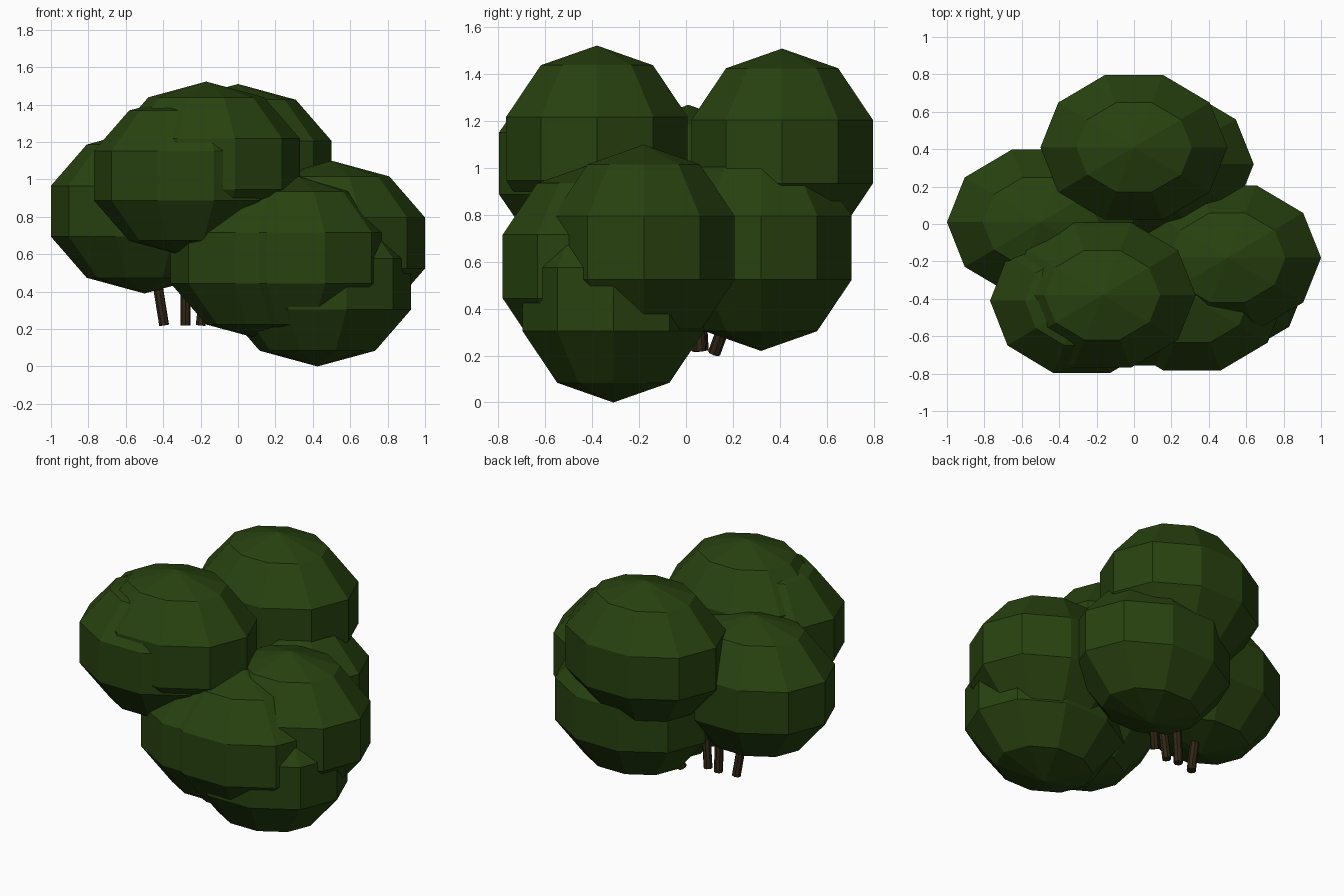
import bpy
from mathutils import Vector

if "Cube" in bpy.data.objects:
    bpy.data.objects.remove(bpy.data.objects["Cube"])


def material(name, rgb):
    m = bpy.data.materials.new(name)
    m.diffuse_color = (*rgb, 1)
    m.use_nodes = True
    m.node_tree.nodes["Principled BSDF"].inputs["Base Color"].default_value = m.diffuse_color
    return m


leaf_green = material("leaf green", (0.021, 0.054, 0.005))
bark_brown = material("bark brown", (0.030, 0.020, 0.008))


def foliage(name, centre, radii=(0.526, 0.428, 0.44)):
    """Faceted, slightly flattened leaf clump."""
    bpy.ops.mesh.primitive_uv_sphere_add(segments=10, ring_count=5, radius=1, location=centre)
    ob = bpy.context.object
    ob.name = name
    # Put a ring corner on the x axis so the clump is widest along x
    corner = max(ob.data.vertices, key=lambda v: v.co.x)
    angle = Vector((corner.co.x, corner.co.y)).angle_signed(Vector((1, 0)))
    if abs(angle) > 0.01:
        ob.rotation_euler.z = -angle
        bpy.ops.object.transform_apply(location=False, rotation=True, scale=False)
    ob.scale = radii
    ob.data.materials.append(leaf_green)


def stem(name, foot, top, radius=0.027):
    """Thin stem running from its foot up into the foliage."""
    a, b = Vector(foot), Vector(top)
    bpy.ops.mesh.primitive_cylinder_add(vertices=8, radius=radius, depth=(b - a).length,
                                        location=(a + b) / 2)
    ob = bpy.context.object
    ob.name = name
    ob.rotation_euler = (b - a).to_track_quat('Z', 'Y').to_euler()
    ob.data.materials.append(bark_brown)


# Upper clumps
foliage("foliage_top_back", (0.0, 0.41, 1.07))
foliage("foliage_top_front", (-0.17, -0.38, 1.083))
foliage("foliage_front_left", (-0.28, -0.41, 1.02), (0.515, 0.428, 0.43))

# Side clumps
foliage("foliage_left", (-0.5, 0.01, 0.83))
foliage("foliage_right", (0.5, -0.18, 0.66))
foliage("foliage_back", (0.14, 0.32, 0.66))

# Lower clumps
foliage("foliage_low_middle", (0.14, -0.37, 0.58))
foliage("foliage_low_front", (0.31, -0.395, 0.58))
foliage("foliage_bottom", (0.425, -0.31, 0.44))

# Stems
stem("stem_left", (-0.395, 0.05, 0.22), (-0.48, 0.03, 0.75))
stem("stem_centre", (-0.28, 0.07, 0.22), (-0.28, 0.03, 0.9))
stem("stem_inner", (-0.2, 0.06, 0.22), (-0.14, 0.03, 0.8))
stem("stem_right", (-0.06, 0.12, 0.21), (0.10, 0.27, 0.62))
